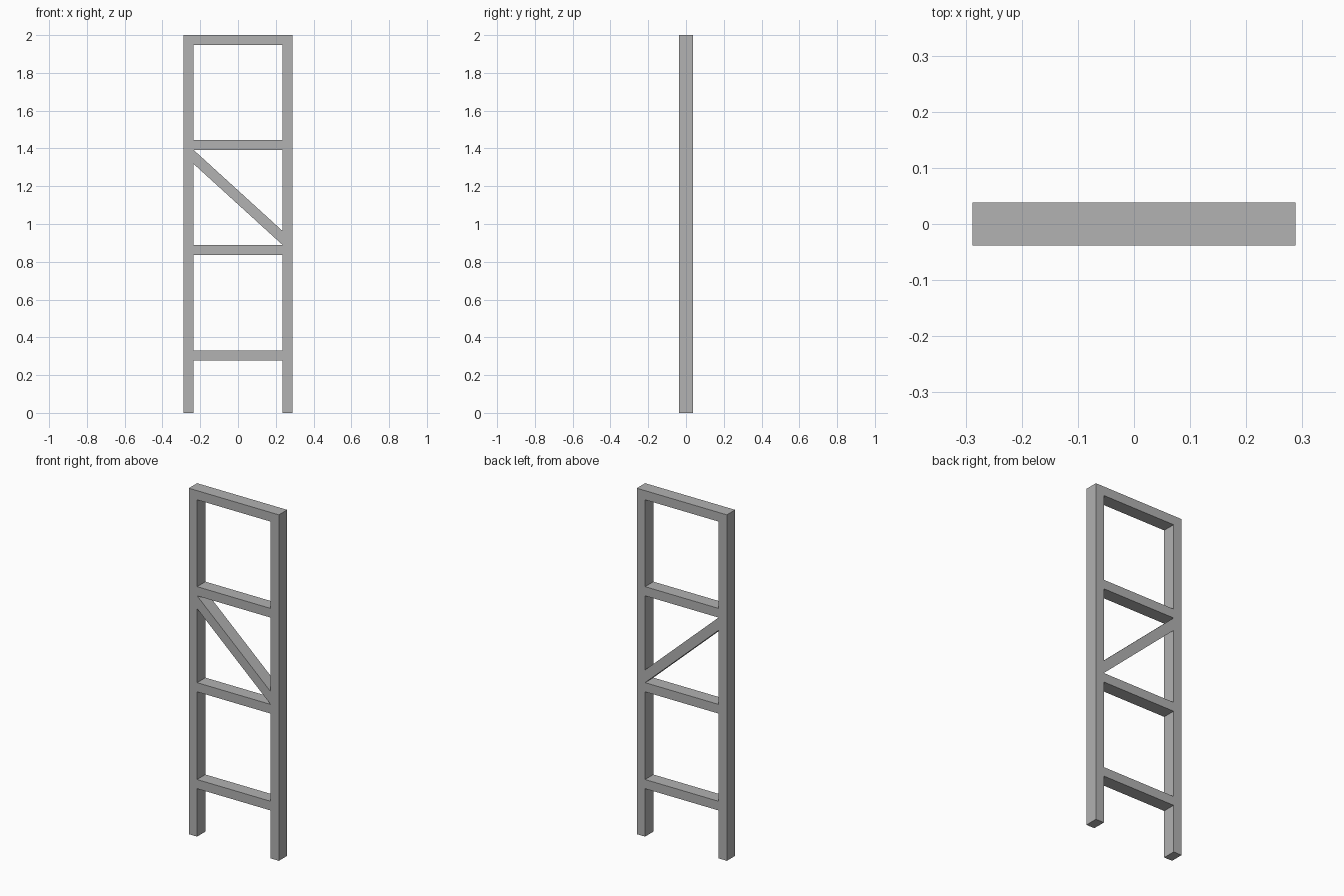
import bpy
import bmesh

if "Cube" in bpy.data.objects:
    bpy.data.objects.remove(bpy.data.objects["Cube"], do_unlink=True)

OUTER, INNER = 0.288, 0.235   # half widths of the frame and its opening
HALF_DEPTH = 0.038
HEIGHT = 2.0
RAIL = 0.053                  # rail thickness

# Single grey finish
grey = bpy.data.materials.new("plain_grey")
colour = (0.445, 0.445, 0.445, 1)
grey.use_nodes = True
grey.diffuse_color = colour
grey.node_tree.nodes["Principled BSDF"].inputs["Base Color"].default_value = colour


def beam(name, outline):
    """Extrude an x-z outline through the depth of the frame."""
    bm = bmesh.new()
    face = bm.faces.new([bm.verts.new((x, -HALF_DEPTH, z)) for x, z in outline])
    result = bmesh.ops.extrude_face_region(bm, geom=[face])
    verts = [v for v in result["geom"] if isinstance(v, bmesh.types.BMVert)]
    bmesh.ops.translate(bm, verts=verts, vec=(0, 2 * HALF_DEPTH, 0))
    bmesh.ops.recalc_face_normals(bm, faces=bm.faces)
    mesh = bpy.data.meshes.new(name)
    bm.to_mesh(mesh)
    bm.free()
    mesh.materials.append(grey)
    obj = bpy.data.objects.new(name, mesh)
    bpy.context.collection.objects.link(obj)


def bar(name, x0, x1, z0, z1):
    beam(name, [(x0, z0), (x1, z0), (x1, z1), (x0, z1)])


# Upright posts
bar("right_post", -OUTER, -INNER, 0, HEIGHT)
bar("left_post", INNER, OUTER, 0, HEIGHT)

# Cross rails between the posts, named with their top heights
rails = {"bottom_rail": 0.33, "lower_middle_rail": 0.89,
         "upper_middle_rail": 1.445, "top_rail": HEIGHT}
for name, top in rails.items():
    bar(name, -INNER, INNER, top - RAIL, top)

# Diagonal brace, with ends cut to the posts
high = rails["upper_middle_rail"] - RAIL
low = rails["lower_middle_rail"]
cut = 0.074
beam("diagonal_brace", [(-INNER, high), (-INNER, high - cut),
                        (INNER, low), (INNER, low + cut)])
